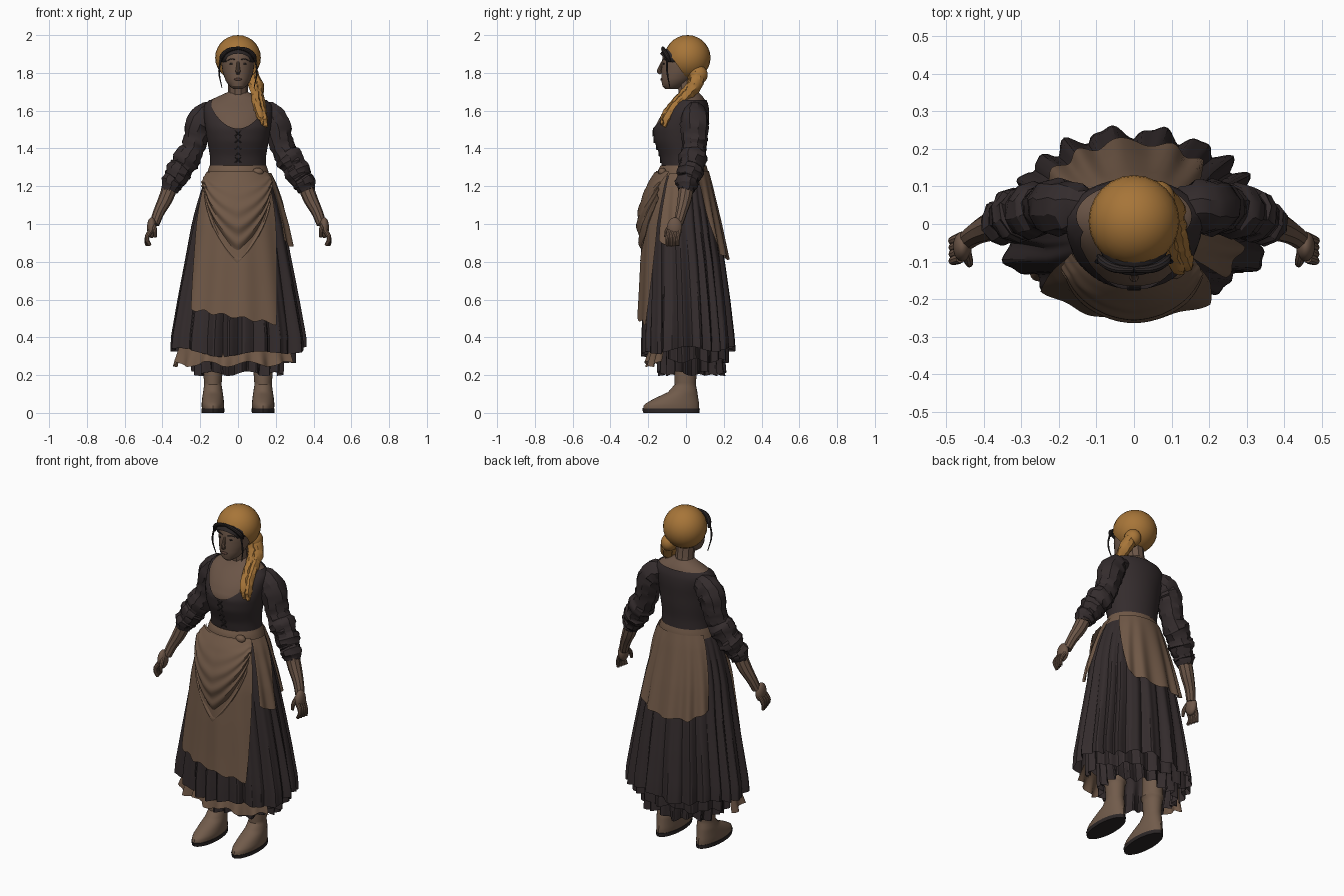
import bpy, bmesh, random
from math import sin, cos, exp, radians, pi
from mathutils import Vector, Matrix

random.seed(4)
if "Cube" in bpy.data.objects:
    bpy.data.objects.remove(bpy.data.objects["Cube"])


def material(name, rgb):
    m = bpy.data.materials.new(name)
    m.use_nodes = True
    m.diffuse_color = (*rgb, 1)
    bsdf = m.node_tree.nodes["Principled BSDF"]
    bsdf.inputs["Base Color"].default_value = (*rgb, 1)
    bsdf.inputs["Roughness"].default_value = 0.9
    return m


CLOTH = material("dark cloth", (0.034, 0.025, 0.026))
LINEN = material("brown linen", (0.163, 0.099, 0.063))
SKIN = material("skin", (0.150, 0.093, 0.064))
LIPS = material("lips", (0.095, 0.050, 0.038))
SCARF = material("ochre scarf", (0.385, 0.178, 0.040))
HAIR = material("black hair", (0.024, 0.019, 0.019))
BOOT = material("boot leather", (0.165, 0.105, 0.070))
parts = []


def finish(name, bm, mat):
    bmesh.ops.recalc_face_normals(bm, faces=bm.faces)
    me = bpy.data.meshes.new(name)
    bm.to_mesh(me)
    bm.free()
    me.materials.append(mat)
    ob = bpy.data.objects.new(name, me)
    bpy.context.collection.objects.link(ob)
    parts.append(ob)


def section(prof, z):
    """Half width, front y and back y of a profile at height z."""
    if z >= prof[0][0]:
        return prof[0][1:]
    for p, q in zip(prof, prof[1:]):
        if z >= q[0]:
            k = (p[0] - z) / (p[0] - q[0])
            return [a + (b - a) * k for a, b in zip(p[1:], q[1:])]
    return prof[-1][1:]


def sheet(name, prof, mat, top, bot, span=(-180, 180), low=None, nu=48, nv=12,
          off=lambda d, t: 0, cap=False, cx=0):
    """Surface wrapped on a profile; angle 0 is front, 90 is the left side."""
    low = low or span
    closed = span[1] - span[0] >= 360
    bm = bmesh.new()
    grid = []
    for j in range(nv + 1):
        t, row = j / nv, []
        for i in range(nu if closed else nu + 1):
            a0, a1 = (s + (e - s) * t for s, e in zip(span, low))
            deg = a0 + (a1 - a0) * i / nu
            d = radians(deg)
            z0 = top(deg) if callable(top) else top
            z1 = bot(deg) if callable(bot) else bot
            z = z0 + (z1 - z0) * t
            rx, yf, yb = section(prof, z)
            o = off(d, t)
            row.append(bm.verts.new((cx + (rx + o) * sin(d),
                                     (yf + yb) / 2 - ((yb - yf) / 2 + o) * cos(d), z)))
        grid.append(row)
    for r, s in zip(grid, grid[1:]):
        n = len(r)
        for i in range(n if closed else n - 1):
            k = (i + 1) % n
            bm.faces.new((r[i], r[k], s[k], s[i]))
    if cap:
        bm.faces.new(grid[0])
        bm.faces.new(grid[-1])
    finish(name, bm, mat)


def tube(name, pts, mat, crumple=0):
    """Smooth tube through (x, y, z, radius) points."""
    cu = bpy.data.curves.new(name, 'CURVE')
    cu.dimensions, cu.bevel_depth, cu.bevel_resolution = '3D', 1, 3
    cu.resolution_u, cu.use_fill_caps = 4, True
    sp = cu.splines.new('BEZIER')
    sp.bezier_points.add(len(pts) - 1)
    for b, p in zip(sp.bezier_points, pts):
        b.co, b.radius = p[:3], p[3]
        b.handle_left_type = b.handle_right_type = 'AUTO'
    ob = bpy.data.objects.new(name, cu)
    bpy.context.collection.objects.link(ob)
    bpy.ops.object.select_all(action='DESELECT')
    ob.select_set(True)
    bpy.context.view_layer.objects.active = ob
    bpy.ops.object.convert(target='MESH')
    ob = bpy.context.view_layer.objects.active
    ob.data.materials.clear()
    ob.data.materials.append(mat)
    for v in ob.data.vertices:
        v.co += Vector([random.uniform(-crumple, crumple) for _ in range(3)])
    parts.append(ob)


def ball(name, loc, size, mat, cut=None):
    """Ellipsoid, optionally keeping only the side a plane points to."""
    bm = bmesh.new()
    bmesh.ops.create_uvsphere(bm, u_segments=24, v_segments=14, radius=1,
                              matrix=Matrix.Translation(loc) @ Matrix.Diagonal((*size, 1)))
    if cut:
        bmesh.ops.bisect_plane(bm, geom=bm.verts[:] + bm.edges[:] + bm.faces[:],
                               plane_co=cut[0], plane_no=cut[1], clear_inner=True)
    finish(name, bm, mat)


def flip(s, pts):
    return [(s * p[0], *p[1:]) for p in pts]


# Profiles: height, half width, front, back
SKIRT = [(1.30, .145, -.13, .10), (1.22, .18, -.16, .12), (1.1, .215, -.185, .145),
         (1.0, .238, -.2, .165), (.8, .27, -.21, .2), (.6, .303, -.215, .225),
         (.4, .333, -.222, .245), (.3, .333, -.222, .25)]
BODY = [(1.70, .055, -.035, .07), (1.68, .1, -.045, .09), (1.65, .165, -.07, .11),
        (1.62, .18, -.1, .118), (1.57, .178, -.14, .12), (1.51, .17, -.172, .115),
        (1.44, .16, -.165, .11), (1.36, .145, -.135, .1), (1.28, .145, -.12, .1)]
HEAD = [(1.95, .06, -.09, .08), (1.9, .085, -.122, .1), (1.85, .088, -.128, .095),
        (1.8, .08, -.13, .07), (1.76, .066, -.13, .03), (1.73, .046, -.125, -.01),
        (1.715, .025, -.11, -.04)]
FOOT = [(.4, .056, -.06, .06), (.27, .055, -.065, .062), (.25, .06, -.07, .065),
        (.23, .052, -.062, .058), (.15, .046, -.06, .052), (.11, .052, -.095, .06),
        (.075, .057, -.17, .065), (.045, .06, -.222, .07), (.02, .058, -.228, .07)]


# Skirt and petticoats
def flare(d):
    """Extra fullness at the front corners of the hem."""
    return .032 * exp(-((abs(d) - 1.15) / .35) ** 2)


def pleats(d, t):
    d = d if d < pi else d - 2 * pi
    return t * (flare(d) + .036 * (abs(sin(10 * d + .9 * sin(3 * d))) - .6) + .006 * sin(31 * d))


sheet("skirt", SKIRT, CLOTH, 1.30,
      lambda g: .338 - .03 * cos(radians(g)) ** 2 * (abs(g) < 90) + .014 * sin(radians(g * 5)),
      nu=192, nv=22, off=pleats)
sheet("brown_underskirt", SKIRT, LINEN, .37, lambda g: .258 + .014 * sin(radians(g * 9)),
      span=(-92, 56), nu=96, nv=6,
      off=lambda d, t: flare(d) - .04 + t * (.028 + .012 * sin(20 * d)))
sheet("dark_petticoat", [(.5, .26, -.14, .19), (.2, .225, -.135, .195)], CLOTH, .5,
      lambda g: .208 + .012 * sin(radians(g * 7)), nu=144, nv=6,
      off=lambda d, t: .02 * t * sin(19 * d))
sheet("petticoat_ruffle", SKIRT, CLOTH, .45, lambda g: .275 + .012 * sin(radians(g * 8)),
      span=(56, 268), nu=96, nv=6, off=lambda d, t: -.035 + .014 * sin(19 * d))

# Apron: front panel, draped swag, side flap and back panel
sheet("apron_front", SKIRT, LINEN, 1.28, lambda g: .505 - g * .0010 + .008 * sin(g * .35),
      span=(-65, 58), low=(-45, 34), nu=60, nv=24,
      off=lambda d, t: .02 + .016 * t + .005 * t * sin(14 * d))
sheet("apron_swag", SKIRT, LINEN, 1.275, lambda g: .79 + .36 * min(1, abs(g) / 50) ** 1.2,
      span=(-66, 60), low=(-50, 44), nu=48, nv=36,
      off=lambda d, t: .026 + .038 * sin(pi * min(1, t * 1.1)) * cos(d) + .007 * sin(t * 34) * t)
sheet("apron_side_flap", SKIRT, LINEN, 1.27, lambda g: .97 - .09 * sin(radians(g * 3 - 130)),
      span=(60, 100), low=(56, 78), nu=24, nv=14,
      off=lambda d, t: .018 + .02 * t + .008 * t * sin(20 * d))
sheet("apron_back", SKIRT, LINEN, 1.28,
      lambda g: .808 + .06 * abs((g - 188) / 48) ** 3 + .012 * abs(sin(radians(g * 6))),
      span=(120, 242), low=(141, 236), nu=72, nv=16,
      off=lambda d, t: .016 + .008 * t + .011 * t * sin(16 * d + sin(5 * d)))
sheet("waistband", [(1.31, .15, -.135, .108), (1.285, .159, -.148, .115),
                    (1.255, .167, -.152, .118)], LINEN, 1.31, 1.255, nv=4)
ball("waist_knot", (.105, -.125, 1.275), (.03, .022, .022), LINEN)

# Bodice, chest and lacing
sheet("chest", BODY, SKIN, 1.70, 1.45, off=lambda d, t: -.005, cap=True)


def neckline(g):
    return 1.505 + .152 * min(1, abs(g) / 58) ** 2


sheet("bodice", BODY, CLOTH, neckline, 1.28, nu=64, nv=16, off=lambda d, t: .003)
for i in range(5):
    z = 1.325 + .035 * i
    y = section(BODY, z)[1] - .006
    for s in (-1, 1):
        tube("lace", [(-.016 * s, y, z, .0035), (.016 * s, y, z + .03, .0035)], HAIR)

# Arms, hands and boots on both sides
SLEEVE = [(.11, .045, 1.605, .045), (.165, .045, 1.58, .07), (.203, .045, 1.53, .076),
          (.223, .045, 1.45, .068), (.245, .04, 1.385, .064), (.272, .035, 1.345, .078),
          (.295, .03, 1.305, .066), (.315, .022, 1.275, .074), (.335, .012, 1.235, .058),
          (.35, .005, 1.215, .062), (.362, 0, 1.175, .044)]
ARM = [(.35, .005, 1.22, .042), (.385, -.008, 1.13, .038), (.42, -.025, 1.06, .03),
       (.442, -.042, 1.0, .026)]
for s, side in ((1, "left"), (-1, "right")):
    tube(side + "_sleeve", flip(s, SLEEVE), CLOTH, .005)
    tube(side + "_forearm", flip(s, ARM), SKIN)
    ball(side + "_palm", (s * .457, -.06, .98), (.025, .04, .055), SKIN)
    for i in range(4):
        y = -.036 - .018 * i
        tube(side + "_finger", flip(s, [(.462, y, .965, .014), (.482, y - .008, .925, .012),
                                        (.484 - .006 * i, y - .008, .885, .009)]), SKIN)
    tube(side + "_thumb", flip(s, [(.447, -.075, .995, .014), (.44, -.1, .965, .012),
                                   (.438, -.108, .93, .008)]), SKIN)
    sheet(side + "_boot", FOOT, BOOT, .4, .02, nu=24, nv=38, cap=True, cx=s * .133)
    sheet(side + "_sole", [(.022, .061, -.232, .073), (0, .06, -.226, .072)], HAIR,
          .022, 0, nu=24, nv=1, cap=True, cx=s * .133)

# Head and face
tube("neck", [(0, .025, 1.62, .065), (0, .012, 1.69, .052), (0, 0, 1.79, .052)], SKIN)
sheet("head", HEAD, SKIN, 1.95, 1.715, nu=32, nv=16, cap=True)
tube("nose", [(0, -.124, 1.86, .006), (0, -.138, 1.825, .01), (0, -.142, 1.808, .013),
              (0, -.13, 1.797, .009)], SKIN)
ball("mouth", (0, -.129, 1.766), (.02, .007, .007), LIPS)
for s in (-1, 1):
    ball("eye", (s * .033, -.117, 1.848), (.013, .005, .005), HAIR)
    tube("eyebrow", flip(s, [(.016, -.125, 1.87, .002), (.035, -.118, 1.874, .003),
                             (.055, -.105, 1.866, .002)]), HAIR)

# Hair and headscarf
ball("hair", (0, -.015, 1.885), (.1, .128, .06), HAIR, ((0, -.14, 1.905), (0, 1.1, 1)))
for s in (-1, 1):
    tube("hair_roll", flip(s, [(0, -.122, 1.932, .008), (.05, -.118, 1.92, .012),
                               (.083, -.1, 1.89, .013), (.094, -.085, 1.86, .006)]), HAIR)
    tube("loose_strand", flip(s, [(.088, -.1, 1.88, .005), (.1, -.1, 1.81, .005),
                                  (.085, -.085, 1.72, .002)]), HAIR)
ball("headscarf", (0, .008, 1.88), (.121, .122, .12), SCARF, ((0, -.113, 1.935), (0, 1.4, 1)))
ball("scarf_knot", (.065, .065, 1.79), (.045, .05, .05), SCARF)
TAIL = [(.068, .06, 1.79, .04), (.098, .045, 1.73, .038), (.108, .005, 1.68, .028),
        (.118, -.05, 1.62, .032), (.135, -.1, 1.56, .024), (.148, -.115, 1.515, .008)]
tube("scarf_tail", TAIL, SCARF, .004)
tube("scarf_tail_short", [(x - .018, y - .014, z + .012, r * .8) for x, y, z, r in TAIL],
     SCARF, .004)

# Shading
bpy.ops.object.select_all(action='DESELECT')
for ob in parts:
    ob.select_set(True)
bpy.context.view_layer.objects.active = parts[0]
bpy.ops.object.shade_smooth_by_angle(angle=radians(30))
